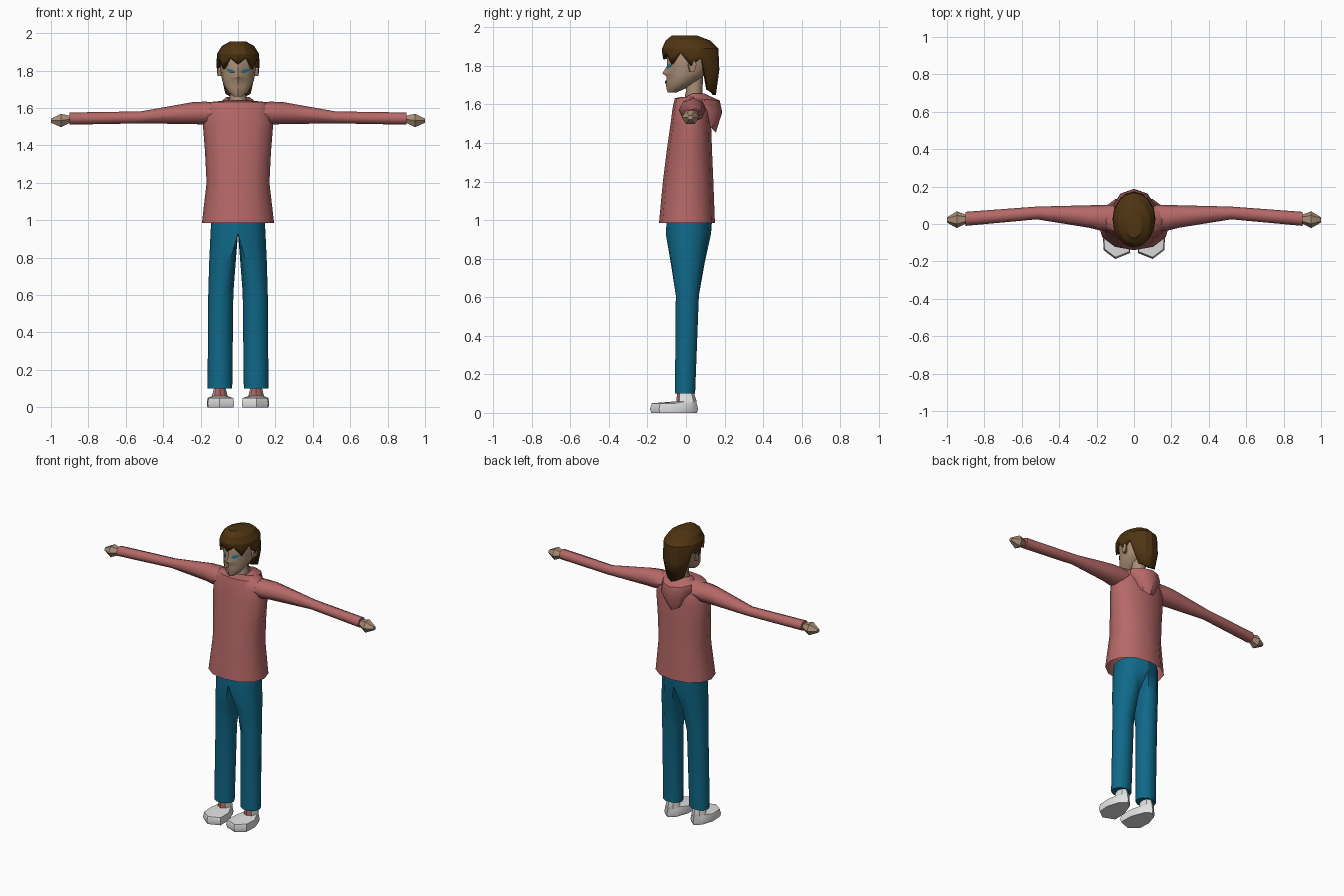
import bpy, bmesh, math
from mathutils import Vector
from mathutils.bvhtree import BVHTree

if "Cube" in bpy.data.objects:
    bpy.data.objects.remove(bpy.data.objects["Cube"])


def material(name, rgb):
    m = bpy.data.materials.new(name)
    m.diffuse_color = (*rgb, 1)
    m.use_nodes = True
    m.node_tree.nodes["Principled BSDF"].inputs["Base Color"].default_value = m.diffuse_color
    return m


PINK = material("dusty_pink", (0.46, 0.14, 0.135))
TEAL = material("denim_teal", (0.005, 0.14, 0.25))
HAIR = material("dark_brown", (0.078, 0.034, 0.006))
SKIN = material("skin", (0.40, 0.27, 0.18))
WHITE = material("shoe_white", (0.75, 0.75, 0.75))
EYE = material("eye_blue", (0.01, 0.16, 0.26))
LIP = material("lip", (0.36, 0.16, 0.13))


def finish(name, bm, mats, mirror=False, smooth=50):
    """Turn a bmesh into a named object, optionally mirrored over x."""
    bmesh.ops.recalc_face_normals(bm, faces=bm.faces)
    me = bpy.data.meshes.new(name)
    bm.to_mesh(me)
    bm.free()
    for m in mats:
        me.materials.append(m)
    for p in me.polygons:
        p.use_smooth = True
    me.set_sharp_from_angle(angle=math.radians(smooth))
    ob = bpy.data.objects.new(name, me)
    bpy.context.collection.objects.link(ob)
    if mirror:
        mod = ob.modifiers.new("mirror", 'MIRROR')
        mod.use_mirror_merge = False
    return ob


def loft(rings, cap_start=True, cap_end=True):
    """Skin a list of closed point loops."""
    bm = bmesh.new()
    loops = [[bm.verts.new(p) for p in r] for r in rings]
    n = len(loops[0])
    for a, b in zip(loops, loops[1:]):
        for i in range(n):
            j = (i + 1) % n
            bm.faces.new((a[i], a[j], b[j], b[i]))
    if cap_start:
        bm.faces.new(loops[0])
    if cap_end:
        bm.faces.new(loops[-1])
    return bm


def power(v, e):
    return math.copysign(abs(v) ** e, v)


def ring_z(z, rx, y0, y1, n=12, cx=0, e=1.0, start=-90):
    """Horizontal oval at height z spanning y0..y1."""
    out = []
    for i in range(n):
        a = math.radians(start + 360 * i / n)
        out.append(Vector((cx + rx * power(math.cos(a), e),
                           (y0 + y1) / 2 + (y1 - y0) / 2 * power(math.sin(a), e), z)))
    return out


def ring_x(x, y0, y1, z0, z1, n=8):
    """Upright oval at a given x."""
    return [Vector((x, (y0 + y1) / 2 + (y1 - y0) / 2 * math.cos(2 * math.pi * i / n),
                    (z0 + z1) / 2 + (z1 - z0) / 2 * math.sin(2 * math.pi * i / n)))
            for i in range(n)]


# Sweater body, open at the hem
body = [(0.985, 0.193, -0.14, 0.15), (1.2, 0.168, -0.12, 0.142), (1.36, 0.176, -0.10, 0.135),
        (1.5, 0.187, -0.08, 0.13), (1.58, 0.182, -0.07, 0.122), (1.632, 0.15, -0.058, 0.10),
        (1.64, 0.07, -0.025, 0.085)]
finish("sweater_body", loft([ring_z(*r, e=0.92) for r in body], cap_start=False), [PINK], smooth=60)

# Sleeves
sleeve = [(0.10, -0.04, 0.10, 1.52, 1.632), (0.18, -0.035, 0.102, 1.512, 1.634),
          (0.24, -0.02, 0.10, 1.514, 1.632), (0.52, 0.025, 0.093, 1.518, 1.582),
          (0.90, -0.01, 0.065, 1.511, 1.576)]
finish("sleeves", loft([ring_x(*r) for r in sleeve]), [PINK], True)

# Hands
hand = [(0.88, 0.008, 0.045, 1.525, 1.56), (0.90, 0.002, 0.05, 1.517, 1.562),
        (0.947, -0.022, 0.068, 1.492, 1.575), (1.0, 0.008, 0.036, 1.52, 1.545)]
finish("hands", loft([ring_x(*r, n=6) for r in hand]), [SKIN], True, 30)

# Hood and collar, swept around the neck
sections = []
for deg in (-85, -40, 0, 30, 60, 90, 120, 150, 180, 220, 265):
    c, s = math.cos(math.radians(deg)), math.sin(math.radians(deg))
    w = max(0, s) ** 0.6
    drop = 0.03 * max(0, -s)
    sections.append([
        Vector((0.062 * c, 0.035 + 0.058 * s, 1.658 - drop)),
        Vector(((0.085 + 0.05 * w) * c, 0.035 + (0.075 + 0.065 * w) * s, 1.64 - drop - 0.02 * w)),
        Vector(((0.09 + 0.06 * w) * c, 0.035 + (0.08 + 0.073 * w) * s, 1.62 - drop - 0.06 * w)),
        Vector((0.085 * c, 0.035 + (0.07 + 0.05 * w) * s, 1.60 - 0.145 * max(0, s))),
        Vector((0.055 * c, 0.035 + 0.05 * s, 1.61 - drop))])
finish("hood", loft(sections), [PINK], smooth=45)

# Trouser legs: half-pelvis section on top blending into a round leg
legs = []
for z, x0, x1, y0, y1, k in ((1.0, 0, 0.143, -0.10, 0.135, 0), (0.93, 0, 0.147, -0.105, 0.13, 0),
                             (0.78, 0.012, 0.154, -0.082, 0.10, 0.6),
                             (0.61, 0.025, 0.159, -0.056, 0.07, 1), (0.1, 0.031, 0.163, -0.06, 0.05, 1)):
    ry, cy, cx, rx = (y1 - y0) / 2, (y0 + y1) / 2, (x0 + x1) / 2, (x1 - x0) / 2
    loop = []
    for i in range(10):
        a = math.radians(-108 + 36 * i)
        oval = Vector((cx + rx * math.cos(a), cy + ry * math.sin(a), z))
        if i < 7:
            t = math.radians(-90 + 30 * i)
            half = Vector((x0 + (x1 - x0) * power(math.cos(t), 0.85), cy + ry * math.sin(t), z))
        else:
            half = Vector((x0, cy + ry * 0.5 * (8 - i), z))
        loop.append(half.lerp(oval, k))
    legs.append(loop)
finish("trouser_legs", loft(legs), [TEAL], True, 60)

# Shoes, with the bare front of the ankle picked out by direction
sole = [(0.02, -0.155), (0.10, -0.187), (0.162, -0.14), (0.167, -0.055),
        (0.14, 0.03), (0.097, 0.063), (0.055, 0.03), (0.022, -0.06)]


def sole_ring(z, s):
    return [Vector((0.095 + (x - 0.095) * s, -0.05 + (y + 0.05) * s, z)) for x, y in sole]


bm = loft([sole_ring(0, 0.95), sole_ring(0.02, 1), sole_ring(0.05, 0.93),
           ring_z(0.06, 0.042, -0.05, 0.055, 8, 0.097, start=-135),
           ring_z(0.115, 0.028, -0.045, 0.038, 8, 0.097, start=-135)])
bmesh.ops.recalc_face_normals(bm, faces=bm.faces)
for f in bm.faces:
    if f.calc_center_median().z > 0.07 and f.normal.y < -0.6:
        f.material_index = 1
finish("shoes", bm, [WHITE, PINK], True, 40)

# Neck
finish("neck", loft([ring_z(1.60, 0.055, -0.015, 0.09, 8), ring_z(1.67, 0.043, 0.0, 0.085, 8),
                     ring_z(1.76, 0.045, -0.01, 0.09, 8)]), [SKIN])

# Head, the front centre point of each ring forms the nose and chin profile
head = []
for z, rx, y0, y1, tip in ((1.662, 0.022, -0.09, -0.05, -0.095), (1.685, 0.052, -0.094, 0.0, -0.102),
                           (1.715, 0.072, -0.092, 0.05, -0.104), (1.745, 0.084, -0.09, 0.09, -0.10),
                           (1.762, 0.088, -0.088, 0.11, -0.123), (1.80, 0.094, -0.086, 0.125, -0.098),
                           (1.86, 0.095, -0.095, 0.13, -0.10), (1.91, 0.08, -0.08, 0.11, -0.08)):
    loop = ring_z(z, rx, y0, y1, e=0.85)
    loop[0].y = tip
    head.append(loop)
bm = loft(head)
bmesh.ops.recalc_face_normals(bm, faces=bm.faces)
surface = BVHTree.FromBMesh(bm)
finish("head", bm, [SKIN], smooth=40)


def plate(name, outline, mat, mirror):
    """Thin painted patch laid on the face."""
    bm = bmesh.new()
    vs = []
    for x, z in outline:
        hit = surface.ray_cast(Vector((x, -1, z)), Vector((0, 1, 0)))[0]
        vs.append(bm.verts.new((x, hit.y - 0.006, z)))
    bm.faces.new(vs)
    ob = finish(name, bm, [mat], mirror)
    if ob.data.polygons[0].normal.y > 0:
        ob.data.flip_normals()


plate("eyes", [(0.016, 1.79), (0.036, 1.786), (0.058, 1.797), (0.062, 1.81), (0.03, 1.806)], EYE, True)
plate("mouth", [(-0.024, 1.716), (0, 1.706), (0.024, 1.716), (0, 1.725)], LIP, False)

# Ears
ear = [(0.085, 0.008, 0.04, 1.765, 1.84), (0.108, 0.012, 0.055, 1.765, 1.85),
       (0.112, 0.022, 0.046, 1.785, 1.835)]
finish("ears", loft([ring_x(*r, n=6) for r in ear]), [SKIN], True, 30)

# Hair: cap with a jagged fringe and a long nape
fringe = [1.832, 1.868, 1.808, 1.87, 1.80, 1.84, 1.675, 1.66, 1.648]
lower, nape = [], []
for i in range(16):
    a = math.radians(-90 + 22.5 * i)
    k = i if i <= 8 else 16 - i
    z = fringe[k]
    back = k >= 6
    lower.append(Vector(((0.095 if back else 0.113) * math.cos(a),
                         0.025 + (0.13 if back else 0.142) * math.sin(a), z)))
    nape.append(Vector((0.115 * math.cos(a), 0.025 + 0.148 * math.sin(a),
                        1.78 if back else (z + 1.89) / 2)))
bm = loft([lower, nape, ring_z(1.89, 0.112, -0.125, 0.168, 16),
           ring_z(1.932, 0.086, -0.105, 0.125, 16), ring_z(1.957, 0.04, -0.075, 0.06, 16)],
          cap_start=False)
hair = finish("hair", bm, [HAIR], smooth=22)
thick = hair.modifiers.new("thickness", 'SOLIDIFY')
thick.thickness = 0.018
thick.offset = -1
